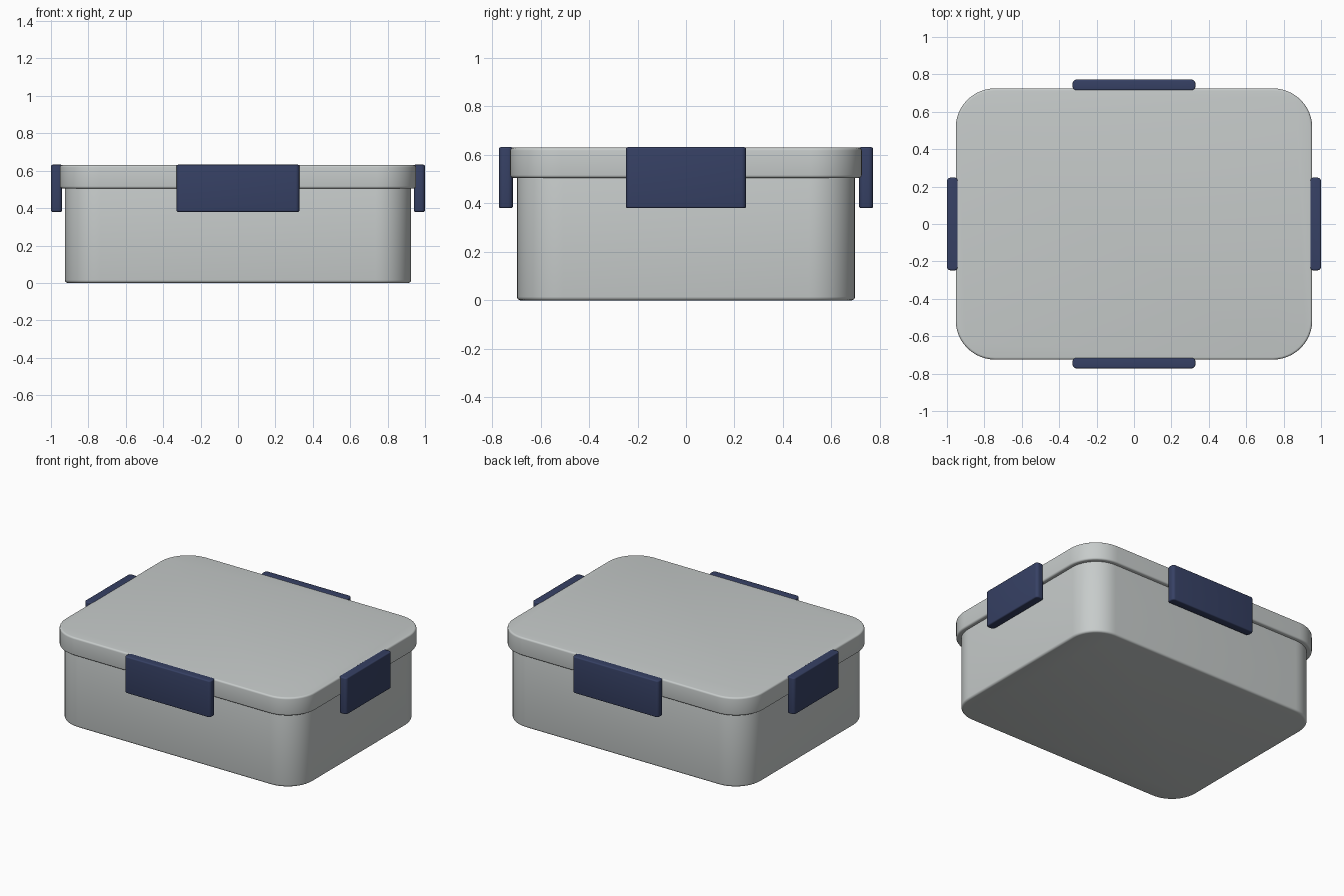
import bpy
import bmesh
from math import sin, cos, pi

cube = bpy.data.objects.get("Cube")
if cube:
    bpy.data.objects.remove(cube, do_unlink=True)


def material(name, rgb):
    mat = bpy.data.materials.new(name)
    mat.use_nodes = True
    colour = (*rgb, 1)
    mat.diffuse_color = colour
    mat.node_tree.nodes["Principled BSDF"].inputs["Base Color"].default_value = colour
    return mat


grey = material("light grey", (0.57, 0.60, 0.595))
navy = material("navy blue", (0.037, 0.052, 0.128))


def outline(half_x, half_y, radius, inset, steps):
    """Rounded rectangle, counter-clockwise, shrunk by inset."""
    points = []
    corners = ((1, 1), (-1, 1), (-1, -1), (1, -1))
    for quarter, (sx, sy) in enumerate(corners):
        for i in range(steps + 1):
            a = (quarter + i / steps) * pi / 2
            points.append((sx * (half_x - radius) + (radius - inset) * cos(a),
                           sy * (half_y - radius) + (radius - inset) * sin(a)))
    return points


def rounded_slab(name, mat, half_x, half_y, z0, z1, radius, rim,
                 centre=(0, 0), steps=12, rim_steps=4):
    """Solid with rounded vertical corners and softly rounded rims."""
    arc = [i / rim_steps * pi / 2 for i in range(rim_steps + 1)]
    profile = [(rim * (1 - sin(a)), z0 + rim * (1 - cos(a))) for a in arc]
    profile += [(rim * (1 - cos(a)), z1 - rim * (1 - sin(a))) for a in arc]
    bm = bmesh.new()
    rings = [[bm.verts.new((x, y, z)) for x, y in
              outline(half_x, half_y, radius, inset, steps)]
             for inset, z in profile]
    for low, high in zip(rings, rings[1:]):
        for i in range(len(low)):
            j = (i + 1) % len(low)
            bm.faces.new((low[i], low[j], high[j], high[i]))
    bm.faces.new(rings[0][::-1])
    bm.faces.new(rings[-1])
    mesh = bpy.data.meshes.new(name)
    bm.to_mesh(mesh)
    bm.free()
    mesh.materials.append(mat)
    obj = bpy.data.objects.new(name, mesh)
    obj.location = (*centre, 0)
    bpy.context.collection.objects.link(obj)
    bpy.ops.object.select_all(action="DESELECT")
    obj.select_set(True)
    bpy.context.view_layer.objects.active = obj
    bpy.ops.object.shade_smooth_by_angle(angle=pi / 6)
    return obj


# Container and overhanging lid
rounded_slab("container_body", grey, 0.925, 0.697, 0, 0.52, 0.19, 0.015)
rounded_slab("lid", grey, 0.953, 0.725, 0.505, 0.63, 0.21, 0.012)

# Locking clips, one on each side
for name, side in (("front_clip", -1), ("back_clip", 1)):
    rounded_slab(name, navy, 0.328, 0.029, 0.38, 0.632, 0.02, 0.008,
                 (0, side * 0.743), steps=5)
for name, side in (("right_clip", -1), ("left_clip", 1)):
    rounded_slab(name, navy, 0.03, 0.248, 0.38, 0.632, 0.02, 0.008,
                 (side * 0.97, 0), steps=5)
